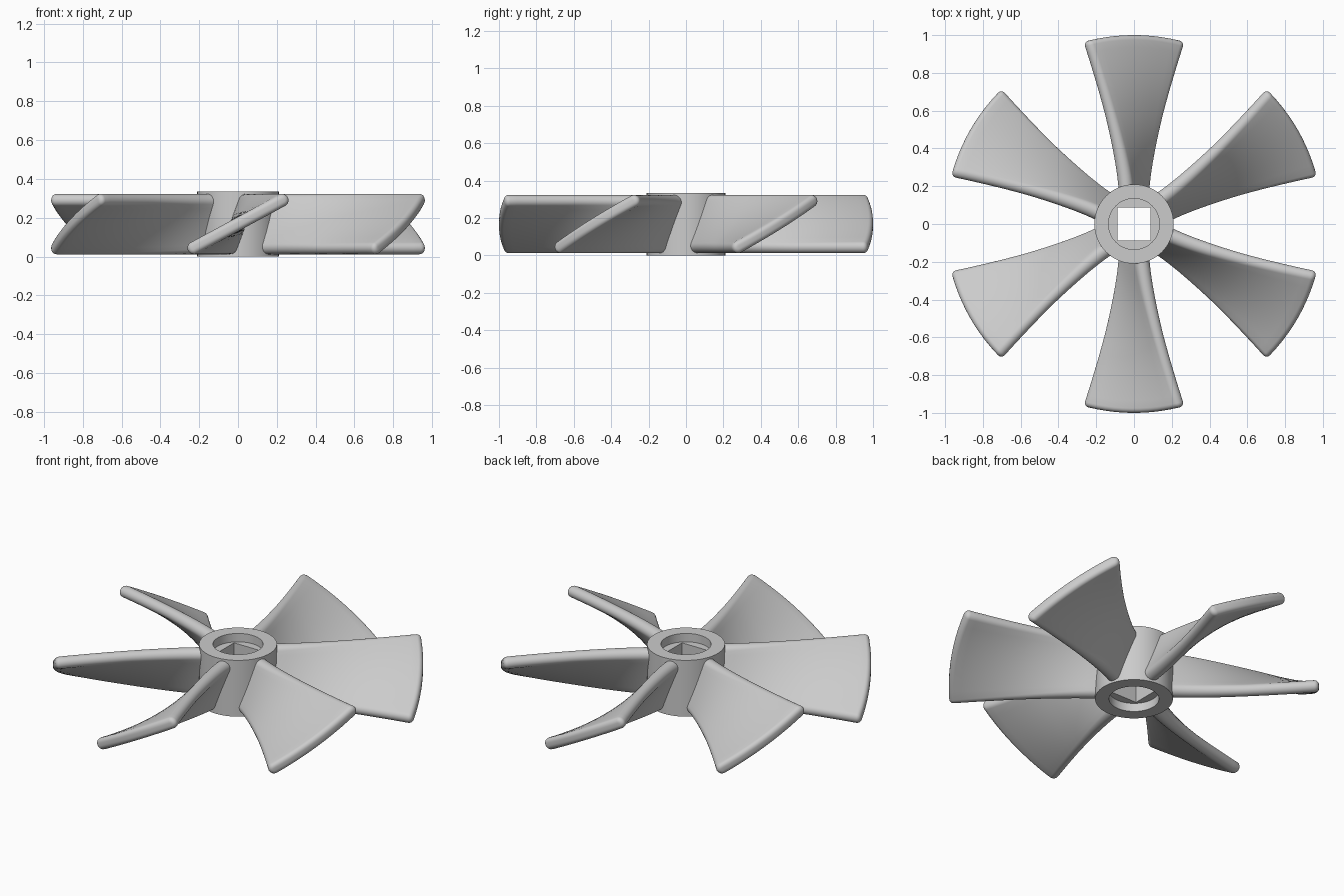
import bpy, bmesh, math

if "Cube" in bpy.data.objects:
    bpy.data.objects.remove(bpy.data.objects["Cube"])

grey = bpy.data.materials.new("light grey")
grey.diffuse_color = (0.6, 0.6, 0.6, 1)
grey.use_nodes = True
grey.node_tree.nodes["Principled BSDF"].inputs["Base Color"].default_value = grey.diffuse_color
HEIGHT = 0.335


def finish(bm, name, angle):
    bmesh.ops.recalc_face_normals(bm, faces=bm.faces)
    mesh = bpy.data.meshes.new(name)
    bm.to_mesh(mesh)
    bm.free()
    mesh.materials.append(grey)
    obj = bpy.data.objects.new(name, mesh)
    bpy.context.collection.objects.link(obj)
    bpy.ops.object.select_all(action='DESELECT')
    obj.select_set(True)
    bpy.context.view_layer.objects.active = obj
    bpy.ops.object.shade_smooth_by_angle(angle=math.radians(angle))
    return obj


def bridge(bm, a, b):
    n = len(a)
    for i in range(n):
        j = (i + 1) % n
        bm.faces.new((a[i], a[j], b[j], b[i]))


# Hub: turned ring with a shallow round recess at each end and a square bore
def make_hub():
    bm, n = bmesh.new(), 64
    recess = 0.05

    def loop(size, z, square=False):
        verts = []
        for i in range(n):
            a = 2 * math.pi * i / n
            c, s = math.cos(a), math.sin(a)
            k = size / max(abs(c), abs(s)) if square else size
            verts.append(bm.verts.new((c * k, s * k, z)))
        return verts

    loops = [loop(0.21, 0), loop(0.21, HEIGHT), loop(0.135, HEIGHT),
             loop(0.135, HEIGHT - recess), loop(0.0875, HEIGHT - recess, True),
             loop(0.0875, recess, True), loop(0.135, recess), loop(0.135, 0)]
    for i, ring in enumerate(loops):
        bridge(bm, ring, loops[(i + 1) % len(loops)])
    return finish(bm, "hub", 30)


# Blade section: rounded bar leaning across the full blade height
def section(half_width, thick, inset):
    rise = HEIGHT / 2 - 0.012 - thick
    length = math.hypot(half_width, rise)
    dx, dz = half_width / length, rise / length
    rad = thick - inset
    upper = []
    for i in range(9):
        a = math.pi / 2 * i / 8
        upper.append((length + rad * math.cos(a), rad * math.sin(a)))
    upper += [(length * (1 - 2 * i / 10), rad) for i in range(1, 10)]
    for i in range(9):
        a = math.pi / 2 * (1 + i / 8)
        upper.append((-length + rad * math.cos(a), rad * math.sin(a)))
    pts = upper + [(p, -q) for p, q in reversed(upper[1:-1])]
    return [(p * dx - q * dz, HEIGHT / 2 + p * dz + q * dx) for p, q in pts]


# Blade: twisted sweep outward from the hub with a rounded cylindrical tip
def make_blade(index):
    bm = bmesh.new()
    turn = math.radians(30 + 60 * index)
    ct, st = math.cos(turn), math.sin(turn)
    tip = 0.025
    stations = [(0.18 + (1 - tip - 0.18) * i / 20, 0) for i in range(21)]
    for i in range(1, 6):
        a = math.pi / 2 * i / 5
        stations.append((1 - tip + tip * math.sin(a), tip * (1 - math.cos(a))))
    rings = []
    for r, inset in stations:
        t = max(0, (r - 0.2) / 0.8)
        half_width = 0.042 + 0.192 * t ** 1.3
        thick = 0.040 - 0.007 * min(1, t * 2)
        ring = []
        for u, z in section(half_width, thick, inset):
            d = math.sqrt(r * r - u * u)
            ring.append(bm.verts.new((d * ct - u * st, d * st + u * ct, z)))
        rings.append(ring)
    for a, b in zip(rings, rings[1:]):
        bridge(bm, a, b)
    for ring in (rings[0], rings[-1]):
        n = len(ring)
        bm.faces.new((ring[0], ring[1], ring[-1]))
        for i in range(1, n // 2 - 1):
            bm.faces.new((ring[i], ring[i + 1], ring[n - i - 1], ring[n - i]))
        h = n // 2
        bm.faces.new((ring[h - 1], ring[h], ring[h + 1]))
    return finish(bm, f"blade_{index + 1}", 50)


make_hub()
for k in range(6):
    make_blade(k)
